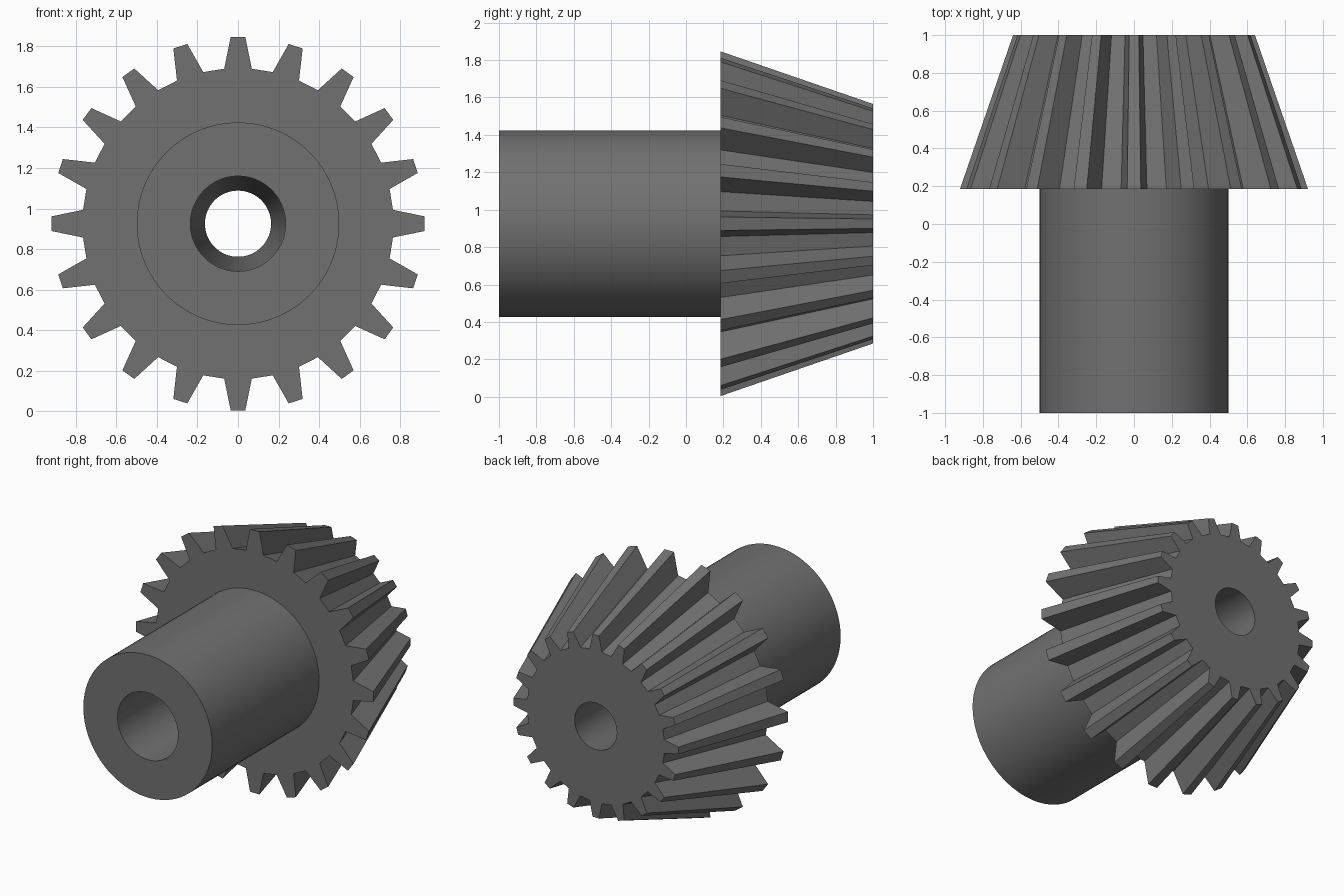
import bpy, bmesh, math

if "Cube" in bpy.data.objects:
    bpy.data.objects.remove(bpy.data.objects["Cube"])

TEETH = 20
N = TEETH * 4            # points in every ring, four per tooth
CZ = 0.925               # axle height
FRONT, MID, BACK = -1.0, 0.185, 1.0
TAPER = 0.695            # size of the small end relative to the large end

steel = bpy.data.materials.new("dark grey steel")
steel.diffuse_color = (0.165, 0.165, 0.165, 1)
steel.use_nodes = True
steel.node_tree.nodes["Principled BSDF"].inputs["Base Color"].default_value = steel.diffuse_color


def circle(r, y):
    pts = []
    for i in range(N):
        a = math.radians((i - 1.5) * 360 / N)
        pts.append((r * math.sin(a), y, CZ + r * math.cos(a)))
    return pts


def toothed(scale, y):
    pts = []
    for t in range(TEETH):
        for r, off in ((0.768, -5.1), (0.922, -2.25), (0.922, 2.25), (0.768, 5.1)):
            a = math.radians(t * 360 / TEETH + off)
            pts.append((scale * r * math.sin(a), y, CZ + scale * r * math.cos(a)))
    return pts


def loft(name, rings, smooth_bands):
    """Skin consecutive rings with quads; the listed bands are smooth shaded."""
    bm = bmesh.new()
    rows = [[bm.verts.new(p) for p in ring] for ring in rings]
    for b, (r0, r1) in enumerate(zip(rows, rows[1:])):
        for i in range(N):
            j = (i + 1) % N
            f = bm.faces.new((r0[i], r0[j], r1[j], r1[i]))
            f.smooth = b in smooth_bands
    for e in bm.edges:
        if len(e.link_faces) == 2:
            a, b = e.link_faces
            e.smooth = a.smooth and b.smooth
    bm.normal_update()
    me = bpy.data.meshes.new(name)
    bm.to_mesh(me)
    bm.free()
    me.materials.append(steel)
    ob = bpy.data.objects.new(name, me)
    bpy.context.collection.objects.link(ob)
    return ob


# Bevel gear: front web, tapered teeth, back face, tapered bore
loft("bevel_gear", [
    circle(0.5, MID),
    toothed(1.0, MID),
    toothed(TAPER, BACK),
    circle(0.235 * TAPER, BACK),
    circle(0.235, MID),
], {3})

# Hollow shaft: bore, front end face, outer wall
loft("hollow_shaft", [
    circle(0.235, MID),
    circle(0.235, FRONT),
    circle(0.5, FRONT),
    circle(0.5, MID),
], {0, 2})
